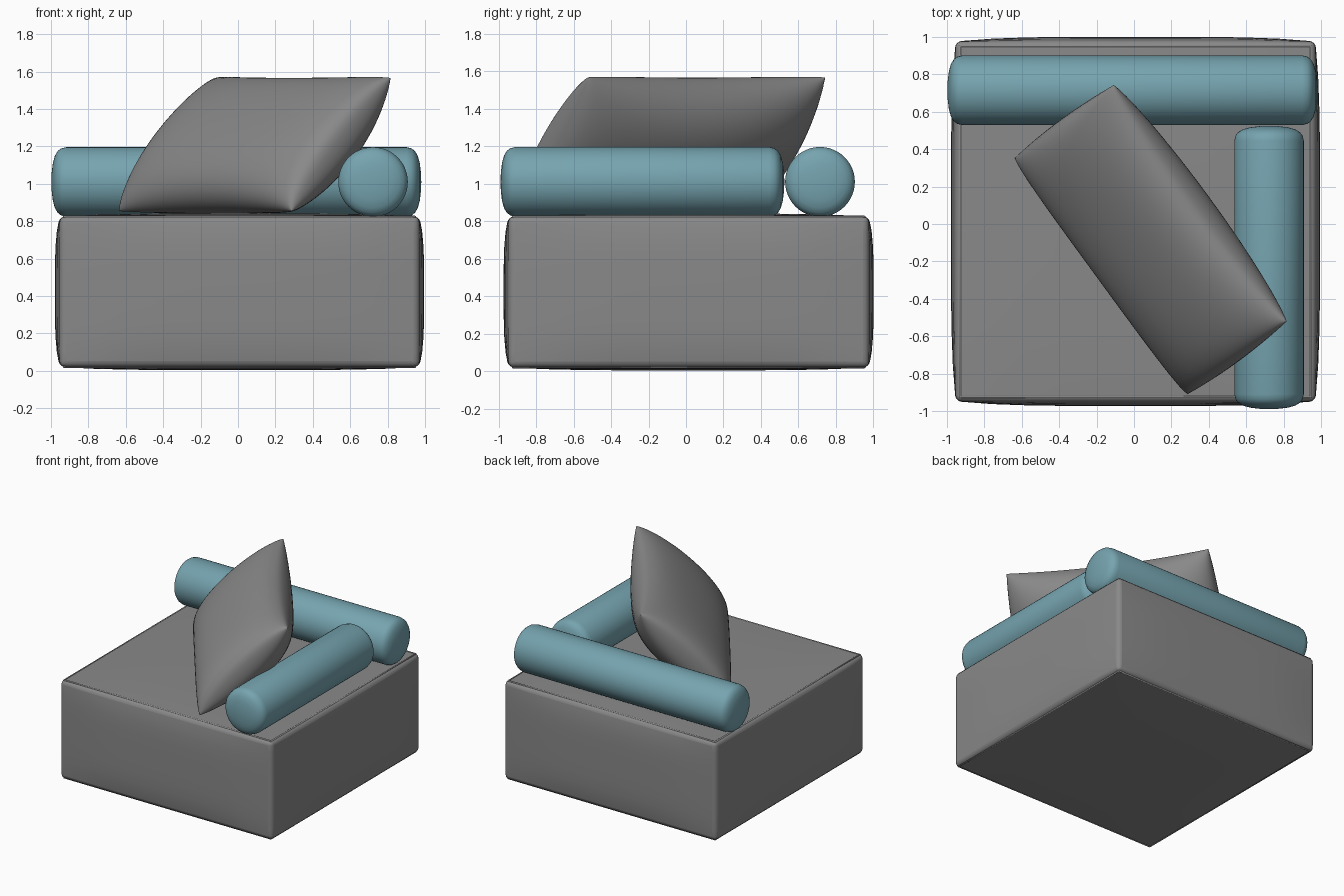
import bpy, bmesh, math
from mathutils import Vector, Matrix

if "Cube" in bpy.data.objects:
    bpy.data.objects.remove(bpy.data.objects["Cube"])


def material(name, color):
    m = bpy.data.materials.new(name)
    m.diffuse_color = (*color, 1)
    m.use_nodes = True
    m.node_tree.nodes["Principled BSDF"].inputs["Base Color"].default_value = m.diffuse_color
    return m


GREY = material("grey fabric", (0.25, 0.25, 0.25))
TEAL = material("teal fabric", (0.18, 0.37, 0.43))


def finish(bm, name, mat, angle=60):
    bmesh.ops.recalc_face_normals(bm, faces=bm.faces)
    mesh = bpy.data.meshes.new(name)
    bm.to_mesh(mesh)
    bm.free()
    ob = bpy.data.objects.new(name, mesh)
    bpy.context.collection.objects.link(ob)
    mesh.materials.append(mat)
    bpy.ops.object.select_all(action='DESELECT')
    ob.select_set(True)
    bpy.context.view_layer.objects.active = ob
    bpy.ops.object.shade_smooth_by_angle(angle=math.radians(angle))
    return ob


# Seat block: box with softly bulging sides and rounded edges
CENTRE = Vector((0.008, 0.014, 0.4225))
HALF = Vector((0.962, 0.962, 0.4025))
BULGE = (0.025, 0.025, 0.016)
bm = bmesh.new()
bmesh.ops.create_cube(bm, size=2)
bmesh.ops.subdivide_edges(bm, edges=bm.edges[:], cuts=9, use_grid_fill=True)
for v in bm.verts:
    p = v.co.copy()
    for i in range(3):
        a, b = p[(i + 1) % 3], p[(i + 2) % 3]
        puff = p[i] * (1 - a ** 4) * (1 - b ** 4) * BULGE[i]
        v.co[i] = CENTRE[i] + p[i] * HALF[i] + puff
seat = finish(bm, "seat", GREY)
bev = seat.modifiers.new("soft edges", 'BEVEL')
bev.width = 0.032
bev.segments = 4
bev.limit_method = 'ANGLE'
bev.angle_limit = math.radians(60)

# Piping along the seat's top and bottom seams
for name, z in (("top_piping", 0.821), ("bottom_piping", 0.024)):
    cu = bpy.data.curves.new(name, 'CURVE')
    cu.dimensions = '3D'
    cu.bevel_depth = 0.009
    cu.bevel_resolution = 2
    sp = cu.splines.new('POLY')
    sp.points.add(3)
    sp.use_cyclic_u = True
    for pt, (sx, sy) in zip(sp.points, ((-1, -1), (1, -1), (1, 1), (-1, 1))):
        pt.co = (CENTRE.x + sx * 0.938, CENTRE.y + sy * 0.938, z, 1)
    cu.materials.append(GREY)
    bpy.context.collection.objects.link(bpy.data.objects.new(name, cu))


# Bolsters: lathed cylinders with domed, rounded ends
END = [(0.0, 0.0), (0.05, 0.002), (0.10, 0.008), (0.14, 0.019),
       (0.165, 0.034), (0.179, 0.052), (0.186, 0.08)]


def bolster(name, start, end):
    start, end = Vector(start), Vector(end)
    length = (end - start).length
    prof = [(r, d) for r, d in END] + [(r, length - d) for r, d in reversed(END)]
    bm = bmesh.new()
    vs = [bm.verts.new((r, 0, d)) for r, d in prof]
    es = [bm.edges.new(pair) for pair in zip(vs, vs[1:])]
    bmesh.ops.spin(bm, geom=vs + es, cent=(0, 0, 0), axis=(0, 0, 1),
                   angle=2 * math.pi, steps=48, use_duplicate=False)
    bmesh.ops.remove_doubles(bm, verts=bm.verts, dist=1e-5)
    rot = (end - start).to_track_quat('Z', 'Y').to_matrix().to_4x4()
    bmesh.ops.transform(bm, matrix=Matrix.Translation(start) @ rot, verts=bm.verts)
    finish(bm, name, TEAL)


bolster("back_bolster", (-0.998, 0.715, 1.01), (0.98, 0.715, 1.01))
bolster("side_bolster", (0.722, -0.99, 1.01), (0.722, 0.525, 1.01))

# Pillow: two puffed sheets joined at the rim, leaning back diagonally
MID = Vector((0.09, -0.083, 1.21))
ALONG = Vector((0.59, -0.807, 0)).normalized()
UP = Vector((0.545, 0.40, 0.735)).normalized()
BACK = UP.cross(ALONG).normalized()
if BACK.z > 0:
    BACK.negate()
N = 40
bm = bmesh.new()
for side, depth in ((1, 0.29), (-1, 0.23)):
    rows = []
    for j in range(N + 1):
        row = []
        for i in range(N + 1):
            u = math.sin(math.pi / 2 * (2 * i / N - 1))
            v = math.sin(math.pi / 2 * (2 * j / N - 1))
            cu, cv = 1 - u * u, 1 - v * v
            # plump ends on the front, fuller middle on the back
            puff = depth * max(cu, 0) ** (0.42 if side > 0 else 0.3) * max(cv, 0) ** 0.5
            if side > 0:
                puff *= 1 + 0.15 * v
            else:
                puff *= 1 - 0.18 * cu * cv - 0.12 * v
            x = u * (0.785 + 0.02 * cv)
            y = v * (0.485 - 0.035 * cu)
            p = MID + ALONG * x + UP * y + BACK * side * puff
            p.z = max(p.z, 0.838)
            row.append(bm.verts.new(p))
        rows.append(row)
    for a, b in zip(rows, rows[1:]):
        for i in range(N):
            bm.faces.new((a[i], a[i + 1], b[i + 1], b[i]))
bmesh.ops.remove_doubles(bm, verts=bm.verts, dist=1e-4)
for _ in range(4):
    bmesh.ops.smooth_vert(bm, verts=bm.verts, factor=0.5,
                          use_axis_x=True, use_axis_y=True, use_axis_z=True)
finish(bm, "pillow", GREY, 80)
